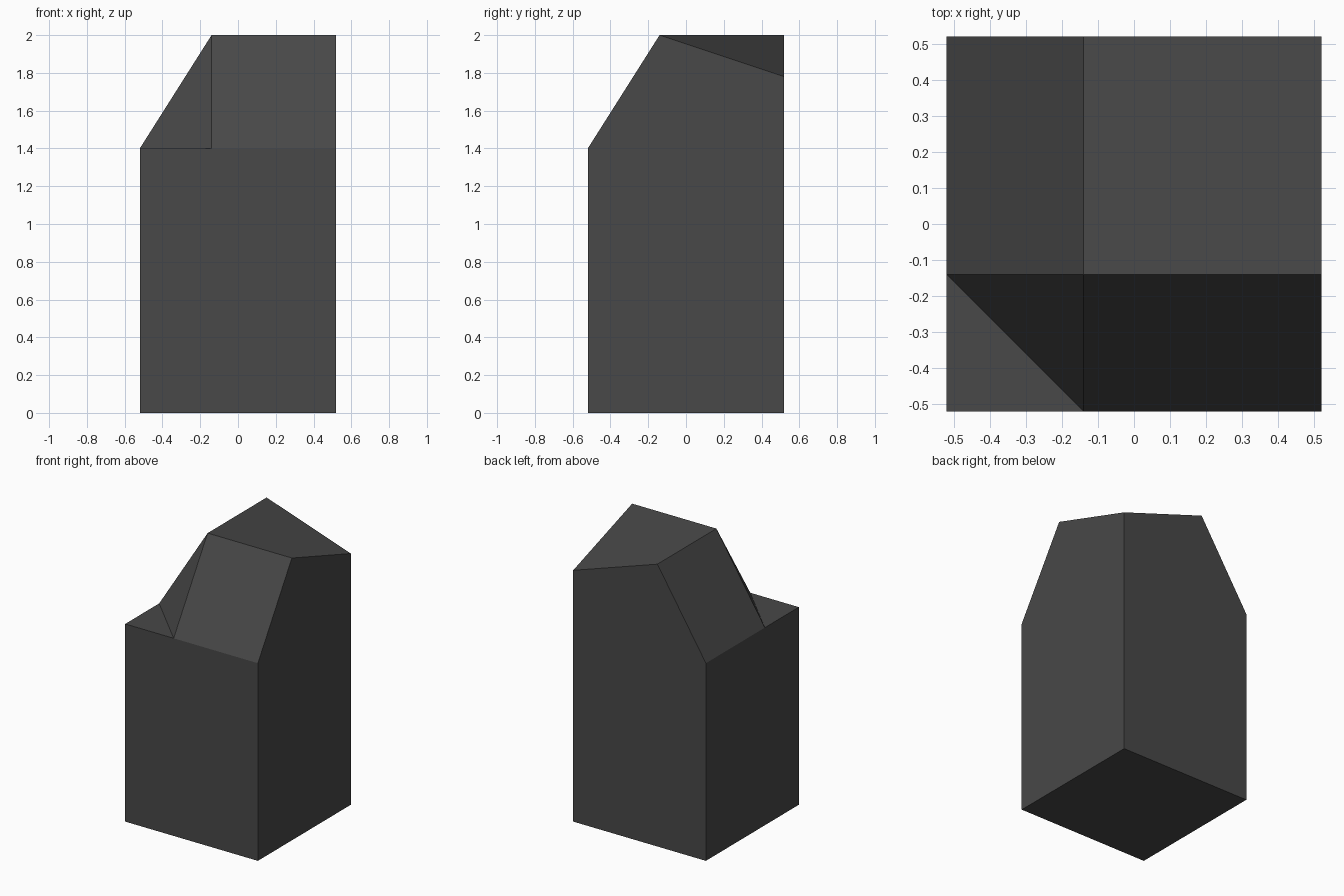
import bpy

if "Cube" in bpy.data.objects:
    bpy.data.objects.remove(bpy.data.objects["Cube"])

S, C = 0.52, -0.14          # half width, position of the upper creases
LOW, TOP, BACK = 1.40, 2.00, 1.78   # wall height, crown, dropped back corner

verts = {
    # base corners
    "b00": (-S, -S, 0), "b10": (S, -S, 0), "b11": (S, S, 0), "b01": (-S, S, 0),
    # notch at the front left corner
    "p": (-S, -S, LOW), "q": (C, -S, LOW), "r": (-S, C, LOW),
    # tops of the front and left walls
    "fr": (S, -S, LOW), "bl": (-S, S, LOW),
    # crown
    "A": (C, C, TOP), "B": (S, C, TOP), "K": (S, S, BACK), "D": (C, S, TOP),
}
faces = [
    "b00 b01 b11 b10",      # bottom
    "b00 b10 fr q p",       # front wall
    "b01 b00 p r bl",       # left wall
    "b10 b11 K B fr",       # right wall
    "b11 b01 bl D K",       # back wall
    "q fr B A",             # front slope
    "bl r A D",             # left slope
    "p q r",                # flat notch floor
    "q A r",                # notch slope
    "B K D A",              # crown
]
names = list(verts)
mesh = bpy.data.meshes.new("block")
mesh.from_pydata(list(verts.values()), [],
                 [[names.index(n) for n in f.split()] for f in faces])
mesh.validate()
mesh.update()

# single dark grey
grey = bpy.data.materials.new("dark grey")
grey.diffuse_color = (0.065, 0.065, 0.065, 1)
grey.use_nodes = True
grey.node_tree.nodes["Principled BSDF"].inputs["Base Color"].default_value = grey.diffuse_color
mesh.materials.append(grey)

block = bpy.data.objects.new("chamfered_block", mesh)
bpy.context.collection.objects.link(block)
